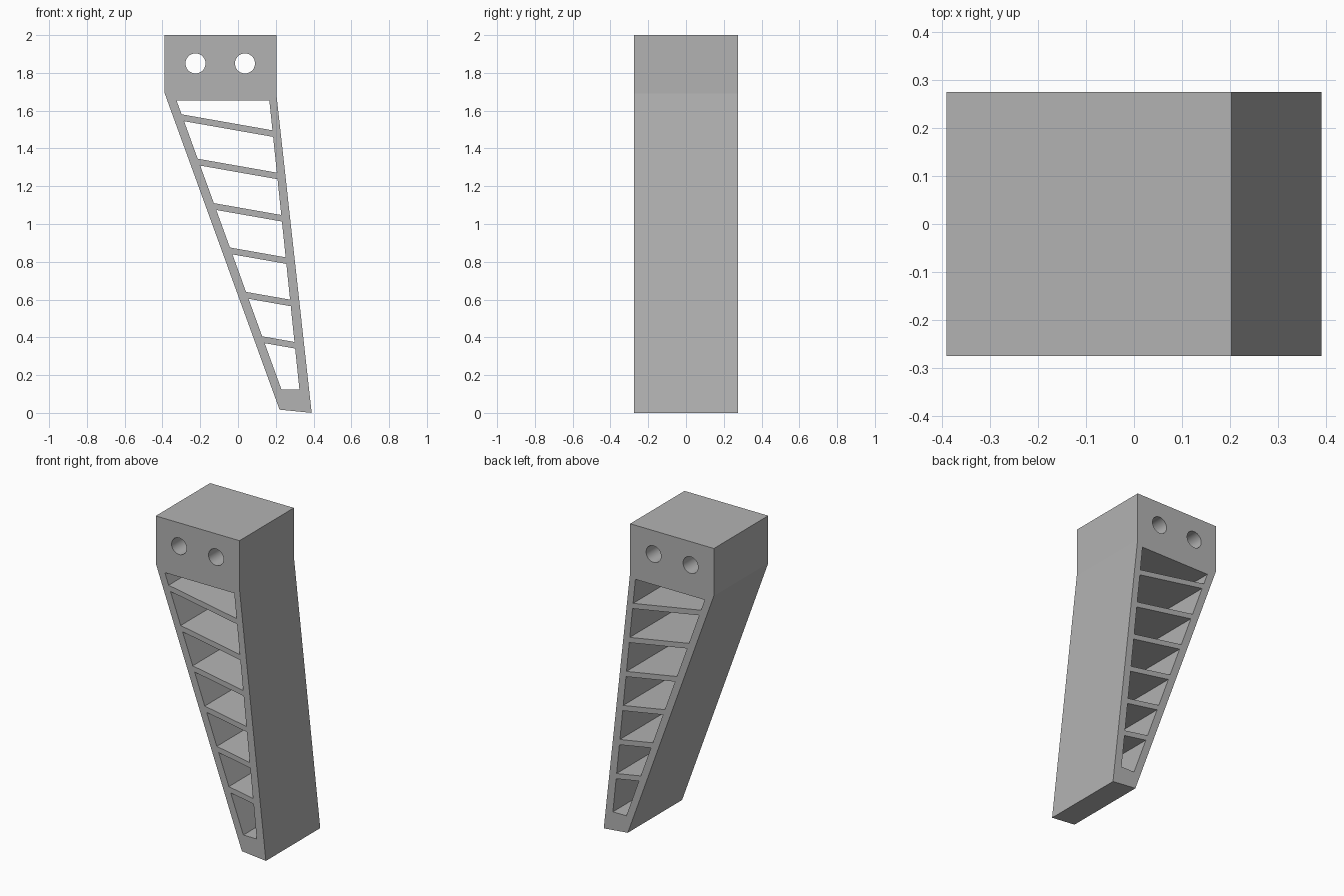
import bpy
import bmesh
from math import cos, sin, tau, radians
from mathutils import Matrix

cube = bpy.data.objects.get("Cube")
if cube:
    bpy.data.objects.remove(cube, do_unlink=True)

DEPTH = 0.55
RIBS = 6
RIB_SLOPE = -0.176
RIB_PITCH = 0.22
RIB_HEIGHT = 0.034
FIRST_RIB = 1.528      # height of the first rib's upper edge at x = 0

# Inner faces of the two side walls, each as (x at z = 0, dx/dz)
LEFT_WALL = (0.275, -0.363)
RIGHT_WALL = (0.338, -0.104)


def on_wall(wall, height, slope):
    """Point where the line z = height + slope * x meets a wall."""
    x0, lean = wall
    z = (height + slope * x0) / (1 - slope * lean)
    return (x0 + lean * z, z)


def add_loop(curve, points):
    spline = curve.splines.new('POLY')
    spline.points.add(len(points) - 1)
    for p, (x, z) in zip(spline.points, points):
        p.co = (x, z, 0, 1)
    spline.use_cyclic_u = True


def circle(cx, cz, r, n=72):
    return [(cx + r * cos(tau * i / n), cz + r * sin(tau * i / n)) for i in range(n)]


# Side profile: outer outline
profile = bpy.data.curves.new("bracket_profile", 'CURVE')
profile.dimensions = '2D'
profile.fill_mode = 'BOTH'
profile.extrude = DEPTH / 2
add_loop(profile, [(-0.39, 2), (0.203, 2), (0.203, 1.69),
                   (0.39, 0), (0.22, 0.017), (-0.39, 1.697)])

# Bolt holes
for x in (-0.225, 0.037):
    add_loop(profile, circle(x, 1.85, 0.053))

# Openings between the slanted ribs
edges = [(1.654, 0)]
for i in range(RIBS):
    top = FIRST_RIB - i * RIB_PITCH
    edges += [(top, RIB_SLOPE), (top - RIB_HEIGHT, RIB_SLOPE)]
edges.append((0.123, 0))
for upper, lower in zip(edges[::2], edges[1::2]):
    add_loop(profile, [on_wall(LEFT_WALL, *upper), on_wall(RIGHT_WALL, *upper),
                       on_wall(RIGHT_WALL, *lower), on_wall(LEFT_WALL, *lower)])

# Solid body
body = bpy.data.objects.new("ribbed_bracket", profile)
bpy.context.collection.objects.link(body)
bpy.ops.object.select_all(action='DESELECT')
body.select_set(True)
bpy.context.view_layer.objects.active = body
bpy.ops.object.convert(target='MESH')
body = bpy.context.object
body.name = "ribbed_bracket"

bm = bmesh.new()
bm.from_mesh(body.data)
bmesh.ops.remove_doubles(bm, verts=bm.verts, dist=0.0005)
bm.transform(Matrix.Rotation(radians(90), 4, 'X'))
bmesh.ops.recalc_face_normals(bm, faces=bm.faces)
bm.to_mesh(body.data)
bm.free()

# Smooth hole walls, crisp everywhere else
bpy.ops.object.shade_smooth_by_angle(angle=radians(5.6))

# Plain grey
grey = bpy.data.materials.new("plain_grey")
grey.use_nodes = True
grey.diffuse_color = (0.45, 0.45, 0.45, 1)
grey.node_tree.nodes["Principled BSDF"].inputs["Base Color"].default_value = (0.45, 0.45, 0.45, 1)
body.data.materials.clear()
body.data.materials.append(grey)
